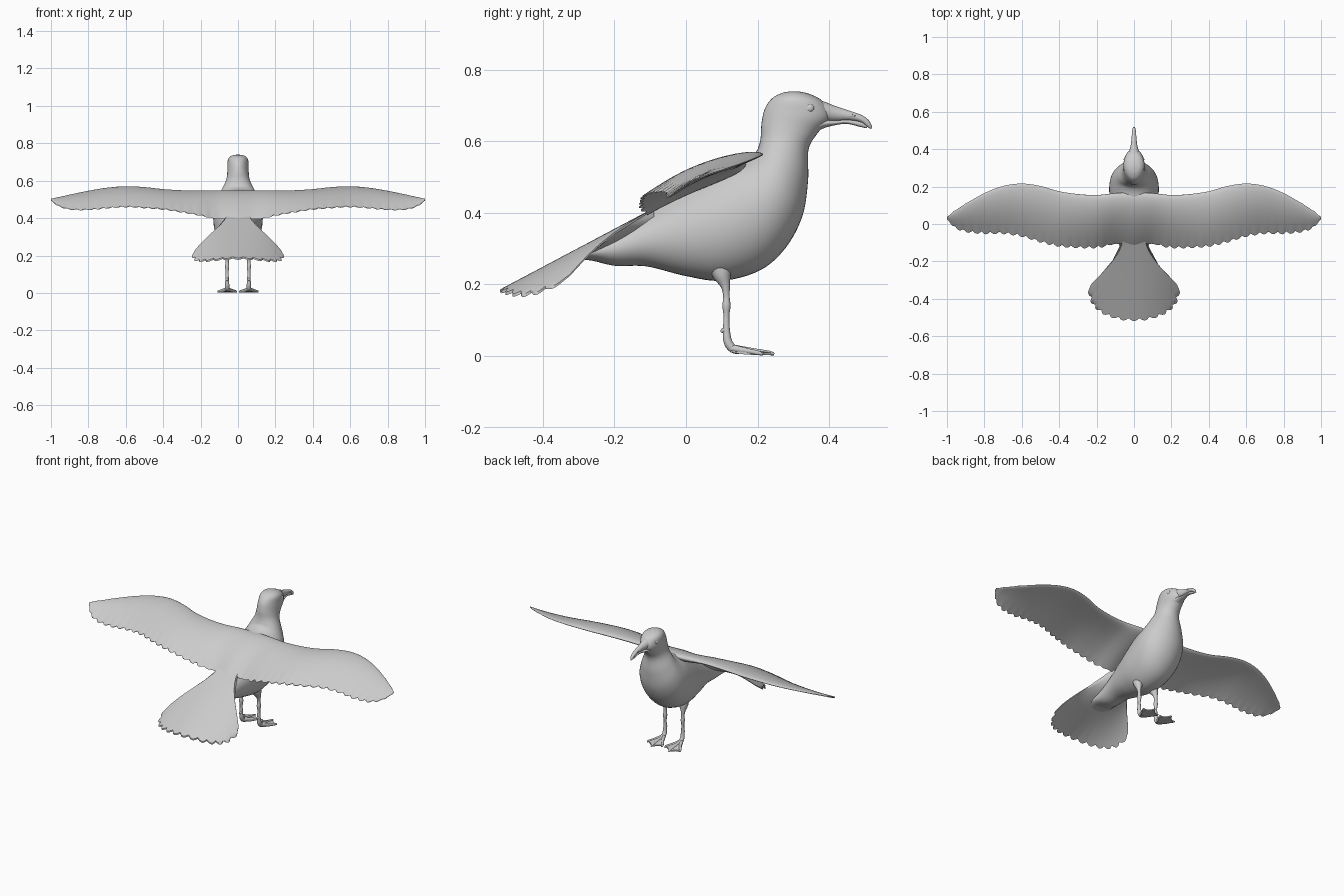
import bpy, bmesh
from math import sin, cos, pi, sqrt, radians
from mathutils import Vector

if "Cube" in bpy.data.objects:
    bpy.data.objects.remove(bpy.data.objects["Cube"])


def interp(rows, t):
    """Catmull-Rom sample of a list of tuples, t in 0..1"""
    f = min(max(t, 0), 1) * (len(rows) - 1)
    i = min(int(f), len(rows) - 2)
    f -= i
    p1, p2 = rows[i], rows[i + 1]
    p0 = rows[i - 1] if i > 0 else p1
    p3 = rows[i + 2] if i + 2 < len(rows) else p2
    return [0.5 * (2 * b + (c - a) * f + (2 * a - 5 * b + 4 * c - d) * f * f
                   + (3 * b - a - 3 * c + d) * f ** 3)
            for a, b, c, d in zip(p0, p1, p2, p3)]


def table(rows, x):
    """Smooth lookup: first column is the key"""
    for i in range(len(rows) - 1):
        a, b = rows[i][0], rows[i + 1][0]
        if x <= b:
            return interp(rows, (i + (x - a) / (b - a)) / (len(rows) - 1))
    return list(rows[-1])


def loft(name, rings, angle=55):
    """Skin a list of equal closed rings and cap the ends"""
    bm = bmesh.new()
    vr = [[bm.verts.new(p) for p in r] for r in rings]
    n = len(vr[0])
    for a, b in zip(vr, vr[1:]):
        for i in range(n):
            j = (i + 1) % n
            bm.faces.new((a[i], a[j], b[j], b[i]))
    bm.faces.new(vr[0])
    bm.faces.new(vr[-1])
    bmesh.ops.recalc_face_normals(bm, faces=bm.faces)
    me = bpy.data.meshes.new(name)
    bm.to_mesh(me)
    bm.free()
    me.shade_smooth()
    me.set_sharp_from_angle(angle=radians(angle))
    ob = bpy.data.objects.new(name, me)
    bpy.context.collection.objects.link(ob)
    return ob


def sections(name, rows, steps, sides=32):
    """Ellipse loft; row = top y, top z, bottom y, bottom z, half width"""
    rings = []
    for k in range(steps + 1):
        ty, tz, by, bz, w = interp(rows, k / steps)
        rings.append([(w * sin(a), (ty + by) / 2 + (ty - by) / 2 * cos(a),
                       (tz + bz) / 2 + (tz - bz) / 2 * cos(a))
                      for a in (2 * pi * i / sides for i in range(sides))])
    return loft(name, rings)


def tube(name, rows, steps=24, sides=14):
    """Round tube; row = x, y, z, radius"""
    rings = []
    for k in range(steps + 1):
        x, y, z, r = interp(rows, k / steps)
        a, b = interp(rows, k / steps - .02), interp(rows, k / steps + .02)
        d = (Vector(b[:3]) - Vector(a[:3])).normalized()
        u = d.cross(Vector((1, 0, 0))).normalized()
        v = d.cross(u)
        rings.append([Vector((x, y, z)) + r * (u * cos(t) + v * sin(t))
                      for t in (2 * pi * i / sides for i in range(sides))])
    return loft(name, rings)


def ball(name, loc, scale):
    bpy.ops.mesh.primitive_uv_sphere_add(segments=20, ring_count=12, radius=1, location=loc)
    ob = bpy.context.object
    ob.name, ob.scale = name, scale
    bpy.ops.object.shade_smooth()


# Body, neck and head in one loft
sections("body", [
    (-.37, .262, -.37, .258, .05), (-.29, .304, -.28, .268, .068), (-.21, .346, -.20, .252, .068),
    (-.13, .39, -.11, .250, .078),
    (-.03, .45, .0, .223, .103), (.05, .50, .10, .210, .123), (.12, .54, .205, .238, .132),
    (.17, .555, .277, .30, .13), (.195, .57, .325, .39, .115), (.205, .592, .341, .49, .09),
    (.209, .615, .342, .575, .066), (.211, .65, .366, .62, .058), (.22, .69, .402, .665, .057),
    (.241, .72, .385, .708, .053), (.27, .735, .35, .73, .036), (.295, .739, .315, .739, .01)], 96, 40)

# Beak halves
sections("upper_beak", [
    (.34, .716, .34, .65, .042), (.38, .712, .38, .654, .029), (.42, .697, .42, .656, .018),
    (.46, .684, .46, .658, .013), (.49, .673, .49, .652, .011), (.51, .659, .509, .638, .008),
    (.52, .641, .518, .633, .003)], 36, 24)
sections("lower_beak", [
    (.33, .67, .33, .605, .044), (.38, .662, .38, .634, .028), (.42, .658, .42, .645, .016),
    (.45, .66, .45, .648, .011), (.49, .654, .49, .639, .008), (.505, .643, .505, .636, .004)], 30, 24)

# Wings: one loft from tip to tip
# |x|, leading y, leading z, trailing y, trailing z, thickness
WING = [(0, .17, .538, -.115, .40, .05), (.1, .165, .538, -.105, .40, .05),
        (.2, .155, .54, -.115, .422, .036), (.3, .16, .542, -.115, .44, .03),
        (.4, .175, .548, -.108, .455, .027), (.5, .203, .56, -.085, .463, .025),
        (.6, .216, .566, -.055, .468, .022), (.7, .203, .56, -.04, .462, .019),
        (.8, .165, .545, -.04, .453, .015), (.9, .11, .526, -.03, .455, .011),
        (.97, .065, .511, -.005, .475, .007), (1, .038, .505, .026, .498, .003)]
CHORD = [(1 - cos(pi * i / 20)) / 2 for i in range(21)]


def wing_ring(x):
    ax = abs(x)
    _, ly, lz, ty, tz, th = table(WING, ax)
    fade = min(max((ax - .08) / .1, 0), 1) * min((1 - ax) / .06, 1)
    lobe = .015 * fade * abs(sin(pi * ax / .048))
    camber = .075 * (ly - ty)

    def point(t, side):
        h = th * 1.3 * sqrt(t) * (1 - t) + .0015 * min(1, t * 20)
        z = lz + (tz - lz) * t + camber * 4 * t * (1 - t)
        # feather lobes only shape the trailing edge
        e = lobe * t ** 8
        return (x, ly + (ty - ly) * t - e, z + side * h - .003 - e * .45)
    return [point(t, 1) for t in CHORD] + [point(t, -1) for t in CHORD[:0:-1]]


N = 260
loft("wings", [wing_ring(-1 + 2 * i / N) for i in range(N + 1)])


# Tail fan with feather lobes
def tail_ring(u):
    lobe = .016 * abs(cos(6.5 * pi * u)) - .012
    tip_x = .243 * sin(u * pi / 2)
    c = max(cos(u * pi / 2), 0)
    tip_y = -.325 - .19 * c ** .7

    def point(s, side):
        e = lobe * s ** 8
        x = .062 * u * (1 - s ** 1.6) + tip_x * s ** 1.6 + e * sin(u * pi / 2)
        y = -.09 + (tip_y + .09) * s - e * c
        z = .408 + (y + .1) * .53 - 1.15 * x * x * s ** .5
        edge = sqrt(max(1 - u * u, 0))
        return (x, y, z - side * (.005 + (.06 * (1 - s) ** 1.5 + .004) * edge))
    ts = [i / 20 for i in range(21)]
    return [point(t, 0) for t in ts] + [point(t, 1) for t in ts[::-1]]


loft("tail", [tail_ring(-1 + 2 * i / 140) for i in range(141)])

for side, s in (("left", -1), ("right", 1)):
    X = .058 * s
    # Eye and nostril
    ball(side + "_eye", (.046 * s, .345, .692), (.009, .013, .012))
    ball(side + "_nostril", (.011 * s, .462, .671), (.003, .013, .003))
    # Leg with knee and ankle swellings
    tube(side + "_leg", [(X * .8, .09, .27, .034), (X * .93, .10, .228, .026), (X, .11, .195, .013),
                         (X, .113, .165, .009), (X, .113, .14, .0115), (X, .113, .11, .008),
                         (X, .113, .07, .010), (X, .117, .04, .012), (X, .13, .021, .012),
                         (X, .15, .012, .008)], 40)
    tube(side + "_hind_toe", [(X, .113, .075, .008), (X, .104, .071, .007), (X, .098, .066, .003)], 8)
    # Three toes and the web between them
    tips = [(X - .046, .215), (X, .246), (X + .046, .215)]
    for i, (tx, ty) in enumerate(tips):
        tube(f"{side}_toe_{i + 1}", [(X, .125, .022, .011), ((X + tx) / 2, (.125 + ty) / 2, .014, .008),
                                     (tx, ty - .012, .008, .006), (tx, ty, .004, .003)], 14, 10)
    rings = []
    for k in range(17):
        f = k / 16
        wave = .006 * sin(2 * pi * f) ** 2
        ex, ey = X - .048 + .096 * f, .205 + .038 * (1 - abs(2 * f - 1)) - wave
        hx = X + .016 * (f - .5)
        rings.append([(hx, .125, .028), ((hx + ex) / 2, (.125 + ey) / 2, .018), (ex, ey, .009),
                      (ex, ey, .002), ((hx + ex) / 2, (.125 + ey) / 2, .004), (hx, .125, .010)])
    loft(side + "_web", rings, 40)
